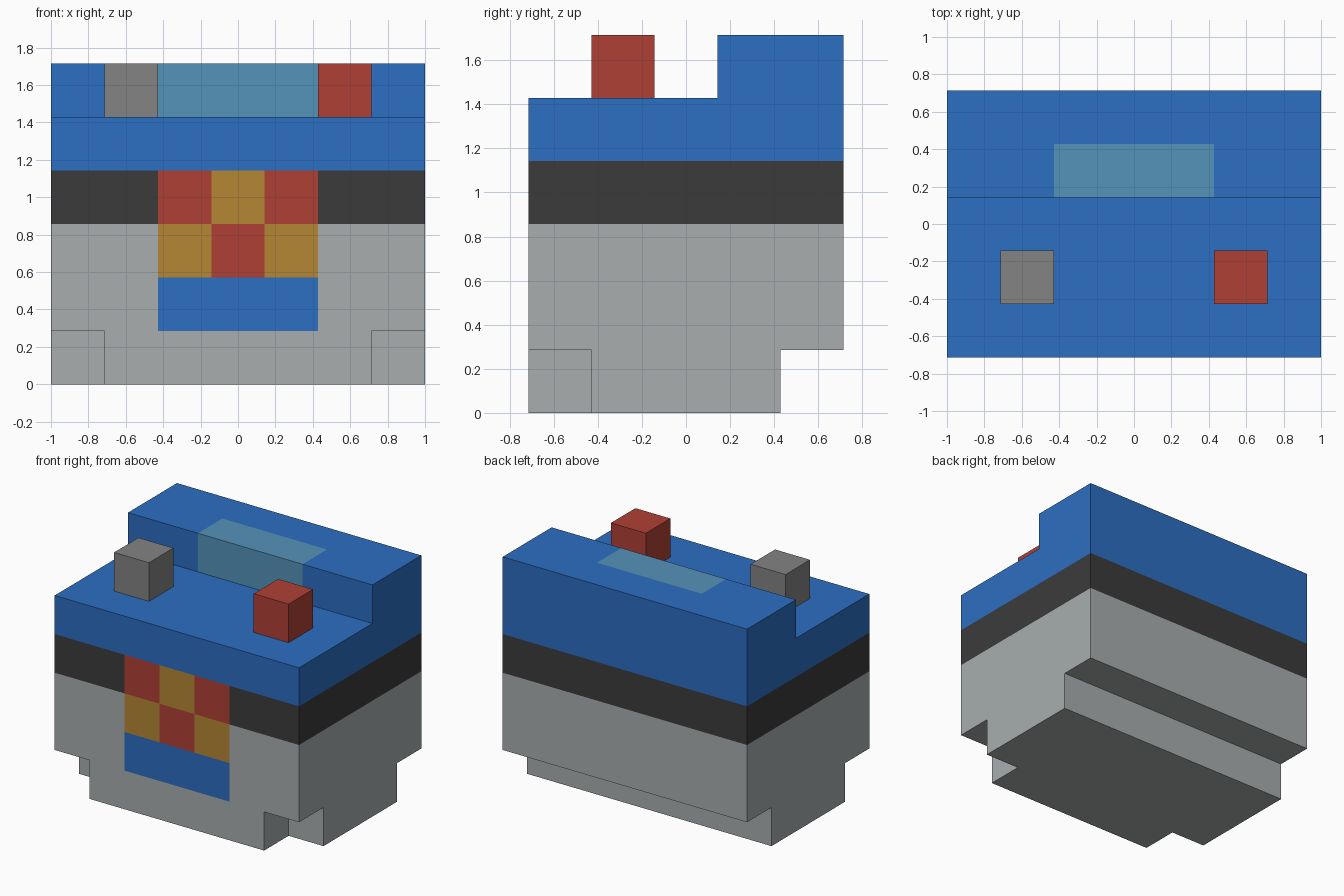
import bpy
import bmesh
from mathutils import Vector

if "Cube" in bpy.data.objects:
    bpy.data.objects.remove(bpy.data.objects["Cube"], do_unlink=True)

CELL = 2 / 7  # the whole model sits on a grid of equal cells


def linear(c):
    c /= 255
    return c / 12.92 if c <= 0.04045 else ((c + 0.055) / 1.055) ** 2.4


def material(name, *rgb):
    mat = bpy.data.materials.new(name)
    colour = [linear(c) for c in rgb] + [1]
    mat.use_nodes = True
    mat.diffuse_color = colour
    mat.node_tree.nodes["Principled BSDF"].inputs["Base Color"].default_value = colour
    return mat


light_grey = material("light_grey", 168, 174, 175)
charcoal = material("charcoal", 59, 59, 59)
blue = material("blue", 44, 110, 194)
red = material("red", 175, 64, 53)
gold = material("gold", 181, 134, 52)
glass = material("pale_blue", 85, 147, 186)
mid_grey = material("mid_grey", 131, 131, 131)


def prism(name, outline, direction, mats, cuts=(), rule=None):
    """Extrude a flat outline, slice it on grid planes, colour faces by a rule."""
    bm = bmesh.new()
    face = bm.faces.new([bm.verts.new(p) for p in outline])
    grown = bmesh.ops.extrude_face_region(bm, geom=[face], use_keep_orig=True)
    moved = [v for v in grown["geom"] if isinstance(v, bmesh.types.BMVert)]
    bmesh.ops.translate(bm, verts=moved, vec=direction)
    for axis, values in enumerate(cuts):
        normal = Vector([float(i == axis) for i in range(3)])
        for value in values:
            geom = bm.verts[:] + bm.edges[:] + bm.faces[:]
            bmesh.ops.bisect_plane(bm, geom=geom, plane_co=normal * value, plane_no=normal)
    bmesh.ops.recalc_face_normals(bm, faces=bm.faces)
    if rule:
        for f in bm.faces:
            f.material_index = mats.index(rule(f.calc_center_median(), f.normal))
    bmesh.ops.scale(bm, verts=bm.verts, vec=(CELL, CELL, CELL))
    mesh = bpy.data.meshes.new(name)
    bm.to_mesh(mesh)
    bm.free()
    for mat in mats:
        mesh.materials.append(mat)
    obj = bpy.data.objects.new(name, mesh)
    bpy.context.collection.objects.link(obj)
    return obj


def body_colour(c, n):
    central = abs(c.x) < 1.5
    # chequered panel with a blue plate under it on the front
    if central and n.y < -0.5 and c.y < -2 and 1 < c.z < 4:
        if c.z < 2:
            return blue
        middle = abs(c.x) < 0.5
        return red if middle == (c.z < 3) else gold
    # window set in the front edge of the raised back
    if central and c.z > 5 and 0.4 < c.y < 1.5 and (n.y < -0.5 or n.z > 0.5):
        return glass
    return light_grey if c.z < 3 else charcoal if c.z < 4 else blue


# Main body: stepped side profile swept across the width
side = [(-2.5, 1), (2.5, 1), (2.5, 6), (0.5, 6), (0.5, 5), (-2.5, 5)]
prism("body", [(-3.5, y, z) for y, z in side], (7, 0, 0),
      [light_grey, charcoal, blue, red, gold, glass],
      cuts=[(-1.5, -0.5, 0.5, 1.5), (1.5,), (2, 3, 4, 5)], rule=body_colour)

# Base: notched at both front corners and set in at the back
half = [(2.5, -2.5), (2.5, -1.5), (3.5, -1.5), (3.5, 1.5)]
plan = half + [(-x, y) for x, y in reversed(half)]
prism("base", [(x, y, 0) for x, y in plan], (0, 0, 1), [light_grey])

# Blocks on the front deck
for name, x, mat in (("left_block", 2, red), ("right_block", -2, mid_grey)):
    square = [(x + dx, -1 + dy, 5) for dx, dy in
              ((-0.5, -0.5), (0.5, -0.5), (0.5, 0.5), (-0.5, 0.5))]
    prism(name, square, (0, 0, 1), [mat])
